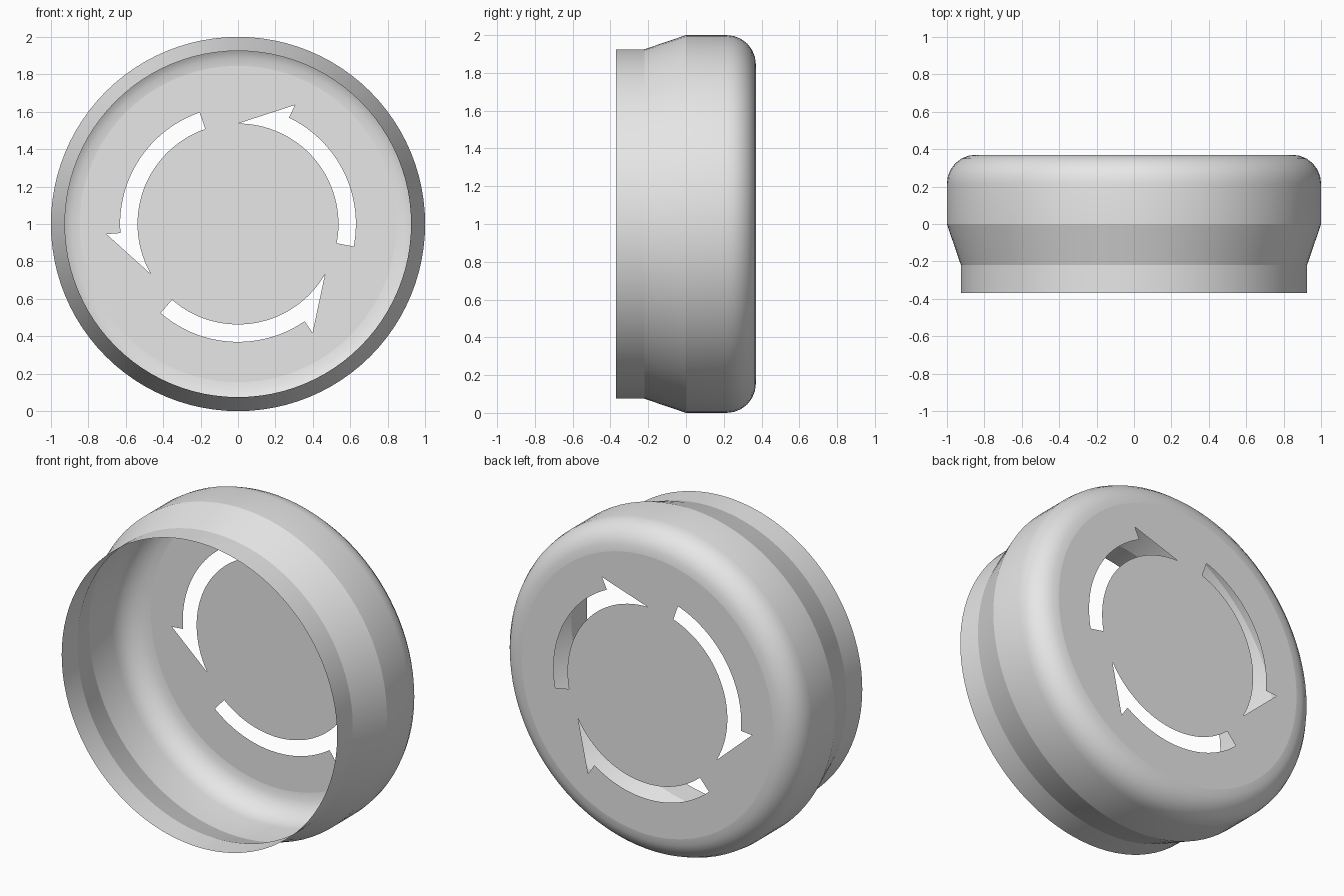
import bpy, bmesh
from math import sin, cos, pi, radians

cube = bpy.data.objects.get("Cube")
if cube:
    bpy.data.objects.remove(cube, do_unlink=True)

SEGMENTS = 96
FILLET = 0.155
BACK = 0.37
INNER, OUTER, BARB = 0.537, 0.63, 0.705   # arrow radii

bm = bmesh.new()


def polar(radius, angle, y):
    return bm.verts.new((radius * cos(angle), y, 1 + radius * sin(angle)))


def closed_loop(verts):
    return [bm.edges.new((v, verts[i - 1])) for i, v in enumerate(verts)]


def arc(radius, start, end, steps):
    return [(radius, start + (end - start) * i / steps) for i in range(steps + 1)]


# Side wall: collar, flare, barrel and rounded back edge
profile = [(0.925, -BACK), (0.925, -0.22), (1.0, 0.0)]
for i in range(7):
    a = i * pi / 12
    profile.append((1 - FILLET + FILLET * cos(a), BACK - FILLET + FILLET * sin(a)))
rings = [[polar(r, 2 * pi * i / SEGMENTS, y) for i in range(SEGMENTS)] for r, y in profile]
for near, far in zip(rings, rings[1:]):
    for i in range(SEGMENTS):
        bm.faces.new((near[i - 1], far[i - 1], far[i], near[i]))

# Back plate with three curved arrow openings
edges = [bm.edges.get((v, rings[-1][i - 1])) for i, v in enumerate(rings[-1])]
outline = arc(INNER, 229, 330, 28) + [(BARB, 304.4)] + arc(OUTER, 304.4, 229, 22)
for turn in (0, 120, 240):
    edges += closed_loop([polar(r, radians(a + turn), BACK) for r, a in outline])
fill = bmesh.ops.triangle_fill(bm, edges=edges, use_beauty=True, normal=(0, 1, 0))
plate = [f for f in fill["geom"] if isinstance(f, bmesh.types.BMFace)]
bm.normal_update()
for f in plate:
    if f.normal.y < 0:
        f.normal_flip()

mesh = bpy.data.meshes.new("round_cap")
bm.to_mesh(mesh)
bm.free()
cap = bpy.data.objects.new("round_cap", mesh)
bpy.context.collection.objects.link(cap)

# Plain grey material
grey = bpy.data.materials.new("light_grey")
grey.use_nodes = True
grey.diffuse_color = (0.8, 0.8, 0.8, 1)
grey.node_tree.nodes["Principled BSDF"].inputs["Base Color"].default_value = (0.8, 0.8, 0.8, 1)
mesh.materials.append(grey)

# Smooth wall with crisp creases, flat back plate
bpy.ops.object.select_all(action="DESELECT")
cap.select_set(True)
bpy.context.view_layer.objects.active = cap
bpy.ops.object.shade_smooth_by_angle(angle=radians(17))
for p in mesh.polygons:
    if p.normal.y > 0.999:
        p.use_smooth = False
